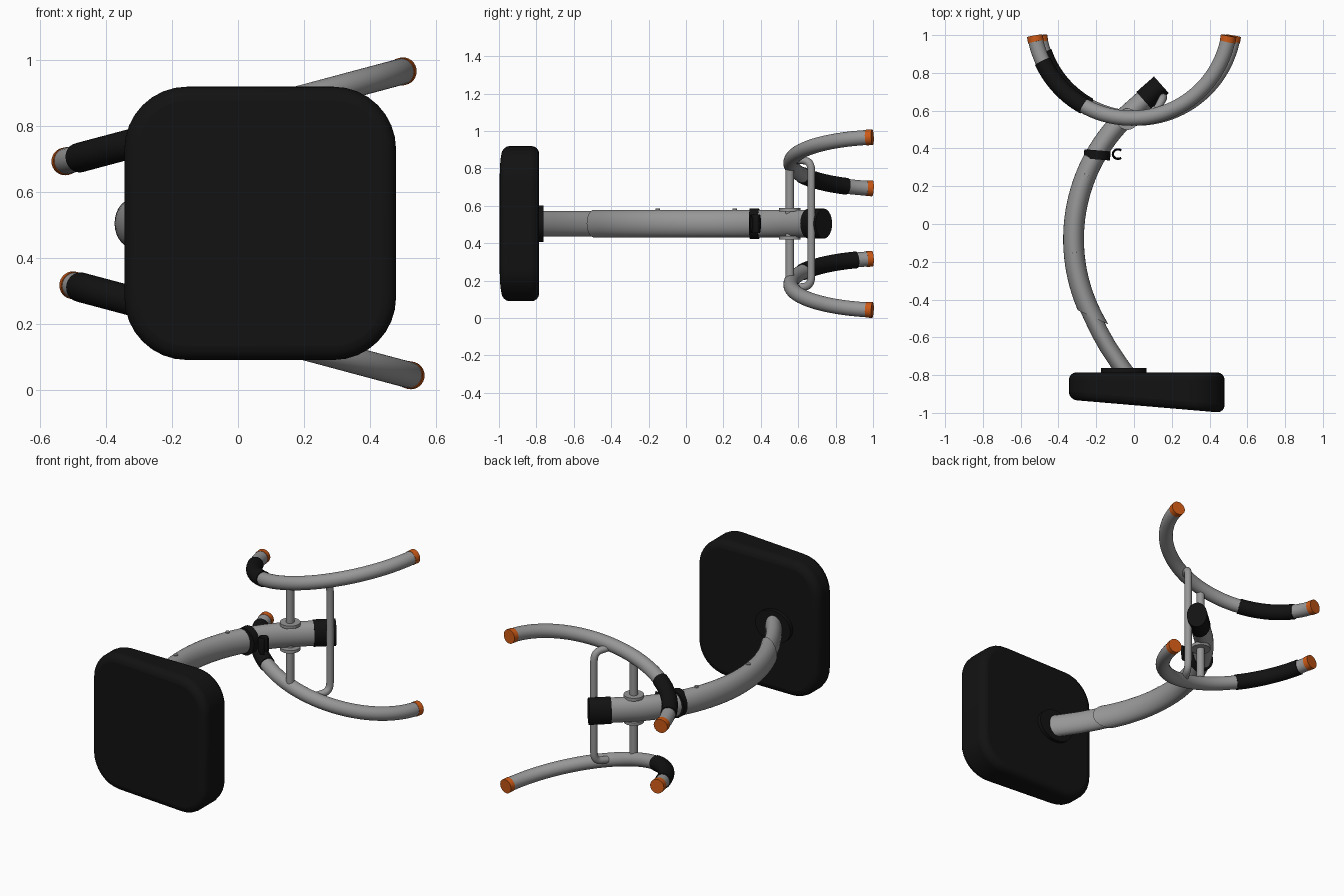
import bpy, bmesh, math
from mathutils import Vector

if "Cube" in bpy.data.objects:
    bpy.data.objects.remove(bpy.data.objects["Cube"])

ZC = 0.505  # height of the symmetry plane


def material(name, rgb):
    m = bpy.data.materials.new(name)
    m.diffuse_color = (*rgb, 1)
    m.use_nodes = True
    m.node_tree.nodes["Principled BSDF"].inputs["Base Color"].default_value = m.diffuse_color
    return m


BLACK = material("black_rubber", (0.006, 0.006, 0.006))
GREY = material("grey_metal", (0.31, 0.31, 0.31))
ORANGE = material("orange_plastic", (0.6, 0.1, 0.008))


def finish(name, bm, mat, angle=40):
    bmesh.ops.recalc_face_normals(bm, faces=bm.faces[:])
    me = bpy.data.meshes.new(name)
    bm.to_mesh(me)
    bm.free()
    ob = bpy.data.objects.new(name, me)
    bpy.context.collection.objects.link(ob)
    me.materials.append(mat)
    bpy.ops.object.select_all(action='DESELECT')
    ob.select_set(True)
    bpy.context.view_layer.objects.active = ob
    bpy.ops.object.shade_smooth_by_angle(angle=math.radians(angle))
    return ob


def sweep(name, pts, ru, rv, mat, ref=(0, 0, 1), sides=28, cut=None):
    """Sweep an ellipse along a path; ru lies across ref, rv along it."""
    bm = bmesh.new()
    pts = [Vector(p) for p in pts]
    ref = Vector(ref)
    rings = []
    for i, p in enumerate(pts):
        t = (pts[min(i + 1, len(pts) - 1)] - pts[max(i - 1, 0)]).normalized()
        u = ref.cross(t).normalized()
        v = t.cross(u)
        rings.append([bm.verts.new(p + u * ru * math.cos(a) + v * rv * math.sin(a))
                      for a in (2 * math.pi * k / sides for k in range(sides))])
    for a, b in zip(rings, rings[1:]):
        for k in range(sides):
            n = (k + 1) % sides
            bm.faces.new((a[k], a[n], b[n], b[k]))
    bm.faces.new(rings[0][::-1])
    bm.faces.new(rings[-1])
    if cut:  # oblique end: keep the side the normal points to
        bmesh.ops.bisect_plane(bm, geom=bm.verts[:] + bm.edges[:] + bm.faces[:],
                               plane_co=cut[0], plane_no=cut[1], clear_inner=True)
        bmesh.ops.holes_fill(bm, edges=[e for e in bm.edges if e.is_boundary], sides=0)
    return finish(name, bm, mat)


def rod(name, x, y, z0, z1, r, mat):
    return sweep(name, [(x, y, z0), (x, y, z1)], r, r, mat, ref=(0, 1, 0))


# front pad: rounded square with a slanted front face
def pad():
    bm = bmesh.new()
    x0, x1, z0, z1, r = -0.345, 0.48, 0.09, 0.92, 0.19
    back, front = [], []
    for i, (cx, cz) in enumerate([(x1 - r, z1 - r), (x0 + r, z1 - r),
                                  (x0 + r, z0 + r), (x1 - r, z0 + r)]):
        for k in range(9):
            a = math.radians(90 * i + 90 * k / 8)
            x, z = cx + r * math.cos(a), cz + r * math.sin(a)
            back.append(bm.verts.new((x, -0.785, z)))
            front.append(bm.verts.new((x, -0.93 - 0.07 * (x - x0) / (x1 - x0), z)))
    bm.faces.new(back)
    bm.faces.new(front[::-1])
    n = len(back)
    for k in range(n):
        bm.faces.new((back[k], front[k], front[(k + 1) % n], back[(k + 1) % n]))
    ob = finish("front_pad", bm, BLACK)
    bev = ob.modifiers.new("soft_edge", 'BEVEL')
    bev.width, bev.segments = 0.042, 4
    bev.limit_method, bev.angle_limit = 'ANGLE', math.radians(45)


pad()


# curved main arm
def arm_point(y):
    return Vector((0.58 - math.sqrt(0.81 - (y + 0.08) ** 2), y, ZC))


arc = [arm_point(-0.49 + 1.05 * i / 30) for i in range(31)]
tip = Vector((0.135, 0.728, ZC))
sweep("main_arm", [(-0.14, -0.64, ZC)] + arc + [arc[-1].lerp(tip, 0.5), tip],
      0.055, 0.074, GREY, cut=((-0.225, -0.49, ZC), (0.42, 0.91, 0)))
sweep("inner_arm", [arm_point(-0.35), arm_point(-0.42), arc[0], (-0.183, -0.57, ZC),
                    (-0.138, -0.65, ZC), (-0.085, -0.73, ZC), (-0.035, -0.80, ZC)],
      0.046, 0.068, GREY)
sweep("pad_collar", [(-0.055, -0.79, ZC), (-0.055, -0.762, ZC)], 0.12, 0.098, BLACK)
sweep("arm_end_cap", [(0.052, 0.655, ZC), (0.145, 0.737, ZC)], 0.059, 0.08, BLACK)

# strap with an open clip on its side
sweep("strap", [(-0.197, 0.342, ZC), (-0.193, 0.39, ZC)], 0.07, 0.082, BLACK)
sweep("strap_clip", [(-0.085 + 0.027 * math.cos(a), 0.37 + 0.025 * math.sin(a), ZC)
                     for a in (math.radians(50 + 260 * i / 14) for i in range(15))],
      0.006, 0.05, BLACK, sides=12)

# small bolts on top of the arm
for i, y in enumerate((0.26, -0.15)):
    p = arm_point(y)
    rod(f"arm_bolt_{i + 1}", p.x, p.y, ZC + 0.06, ZC + 0.08, 0.012, GREY)


# pair of tilted half-ring bars, upper (s=1) and lower (s=-1)
def ring_points(s, a0, a1, n):
    pts = []
    for i in range(n + 1):
        a = math.radians(a0 + (a1 - a0) * i / n)
        x = 0.52 * math.cos(a)
        pts.append((x - 0.012 * s, 1.08 + 0.52 * math.sin(a),
                    ZC + s * (0.325 + 0.267 * x)))
    return pts


for s, label, grip_start in ((1, "upper", 205), (-1, "lower", 199)):
    sweep(f"{label}_ring_bar", ring_points(s, 190, 350, 48), 0.04, 0.04, GREY)
    sweep(f"{label}_grip", ring_points(s, grip_start, 241, 14), 0.045, 0.045, BLACK)
    sweep(f"{label}_left_tip", ring_points(s, 189.2, 192.8, 3), 0.042, 0.042, ORANGE)
    sweep(f"{label}_right_tip", ring_points(s, 347.2, 350.8, 3), 0.042, 0.042, ORANGE)
    # pivot flange on the arm
    z = sorted((ZC + s * 0.066, ZC + s * 0.084))
    rod(f"{label}_pivot_flange", -0.035, 0.555, z[0], z[1], 0.057, GREY)

# pivot post through the arm
rod("pivot_post", -0.035, 0.555, 0.18, 0.83, 0.023, GREY)

# bent brace behind the post joining both bars
half = [Vector((0.105, 0.575, 0.345)), Vector((0.138, 0.637, 0.337))]
corner, c2, c1 = Vector((0.155, 0.67, 0.33)), half[1], Vector((0.155, 0.67, 0.28))
half += [c2.lerp(corner, t).lerp(corner.lerp(c1, t), t) for t in (0.2, 0.4, 0.6, 0.8)]
half.append(c1)
path = [(p.x, p.y, ZC + p.z) for p in half]
path += [(p.x, p.y, ZC - p.z) for p in reversed(half)]
sweep("brace_bar", path, 0.021, 0.021, GREY, ref=(0.885, -0.466, 0), sides=20)
